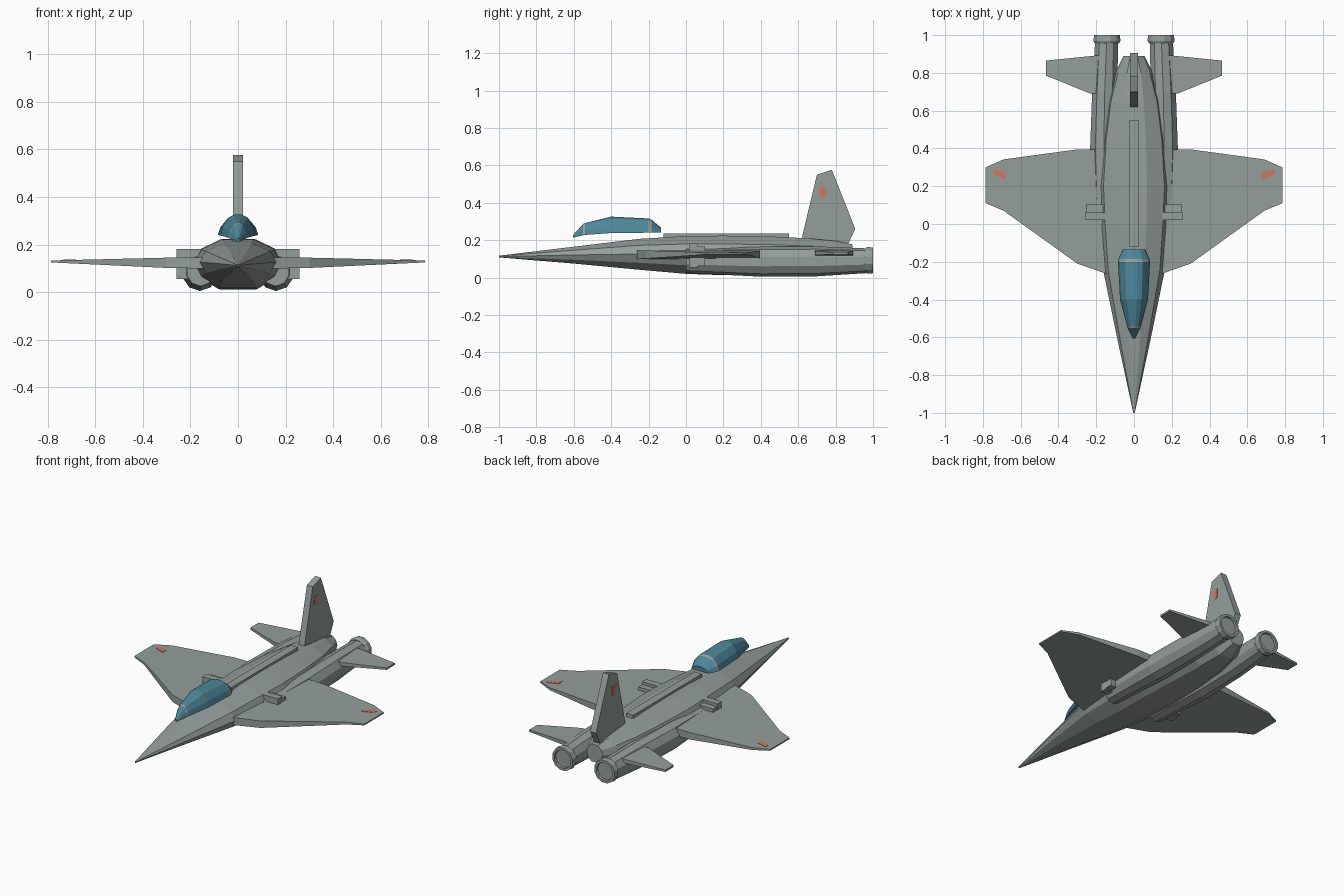
import bpy, bmesh, math
from mathutils import Vector

cube = bpy.data.objects.get("Cube")
if cube:
    bpy.data.objects.remove(cube, do_unlink=True)


def material(name, rgb):
    m = bpy.data.materials.new(name)
    m.use_nodes = True
    m.diffuse_color = (*rgb, 1)
    m.node_tree.nodes["Principled BSDF"].inputs["Base Color"].default_value = (*rgb, 1)
    return m


GREY = material("airframe_grey", (0.30, 0.345, 0.33))
TEAL = material("canopy_teal", (0.075, 0.24, 0.325))
RED = material("marking_red", (0.62, 0.19, 0.12))


def finish(bm, name, mats, mirror=False):
    bmesh.ops.recalc_face_normals(bm, faces=bm.faces)
    me = bpy.data.meshes.new(name)
    bm.to_mesh(me)
    bm.free()
    for m in mats:
        me.materials.append(m)
    ob = bpy.data.objects.new(name, me)
    bpy.context.collection.objects.link(ob)
    if mirror:
        ob.modifiers.new("mirror", "MIRROR").use_mirror_merge = False
    return ob


def loft(name, rings, mats, mirror=False, paint=None):
    """Skin a list of equal rings, capping both ends."""
    bm = bmesh.new()
    rows = [[bm.verts.new(p) for p in r] for r in rings]
    n = len(rows[0])
    for k, (a, b) in enumerate(zip(rows, rows[1:])):
        for i in range(n):
            f = bm.faces.new((a[i], a[(i + 1) % n], b[(i + 1) % n], b[i]))
            f.material_index = paint(k) if paint else 0
    bm.faces.new(rows[0])
    bm.faces.new(rows[-1])
    return finish(bm, name, mats, mirror)


def box(name, x, y, z, mirror=False):
    return loft(name, [[(x[0], v, z[0]), (x[1], v, z[0]), (x[1], v, z[1]), (x[0], v, z[1])]
                       for v in y], [GREY], mirror)


def circle(x, y, z, rx, rz, n=10):
    return [(x + rx * math.cos(math.tau * (i + .5) / n), y,
             z + rz * math.sin(math.tau * (i + .5) / n)) for i in range(n)]


# Fuselage: ten-sided sections as y, half width, bottom, top
half = [(.36, 1), (.84, .58), (1, .02), (.84, -.55), (.42, -1)]
section = half + [(-x, z) for x, z in reversed(half)]
stations = [(-1, .004, .108, .117), (-.6, .09, .075, .165), (-.25, .162, .042, .207),
            (0, .182, .02, .222), (.2, .192, .013, .224), (.45, .175, .011, .22),
            (.65, .145, .015, .21), (.8, .1, .03, .196), (.89, .055, .07, .178)]
loft("fuselage", [[(x * w, y, (lo + hi) / 2 + z * (hi - lo) / 2) for x, z in section]
                  for y, w, lo, hi in stations], [GREY])
box("dorsal_spine", (-.024, .024), (-.12, .55), (.18, .236))

# Engines with flared nozzle rims and recessed exhausts
loft("engine_nacelle", [circle(.158, 0, .09, .06, .065), circle(.16, .4, .085, .076, .08),
                        circle(.155, .7, .087, .07, .08), circle(.145, .97, .09, .064, .066)],
     [GREY], True)
loft("engine_nozzle", [circle(.143, y, .092, r, r, 12) for y, r in
                       ((.955, .066), (.97, .074), (1, .071), (1, .056), (.988, .054))],
     [GREY], True)

# Side intake blocks
box("intake_block", (.15, .258), (.02, .062), (.055, .182), True)
box("intake_rear_block", (.15, .255), (.062, .102), (.062, .165), True)


def wing_z(x):
    return .146 - .013 * max(0, x - .26) / .525


def panel(name, outline, top, bottom):
    """Thin horizontal surface tapering towards its tip."""
    return loft(name, [[(x, y, f(x)) for x, y in outline] for f in (bottom, top)], [GREY], True)


wing = [(.1, -.28), (.17, -.255), (.30, -.21), (.69, .07), (.785, .11),
        (.785, .30), (.69, .342), (.30, .395), (.1, .395)]
panel("wing", wing, wing_z, lambda x: .1 + .025 * max(0, x - .26) / .525)
tail = [(.12, .69), (.23, .69), (.465, .785), (.465, .865), (.2, .892), (.12, .892)]
panel("tailplane", tail, lambda x: .15 - .03 * x, lambda x: .115 + .02 * x)

# Vertical fin, full thickness to the tip
fin = [(.62, .215), (.70, .55), (.78, .576), (.905, .26), (.86, .165)]
loft("vertical_fin", [[(x, y, z) for y, z in fin] for x in (-.02, .02)], [GREY])

# Painted markings as thin plates
mark = [(.68, .235), (.68, .275), (.745, .29), (.745, .263)]
loft("wing_marking", [[(x, y, wing_z(x) + d) for x, y in mark] for d in (-.002, .002)],
     [RED], True)
badge = [(.71, .482), (.75, .487), (.75, .435), (.733, .42), (.715, .435)]
loft("fin_marking", [[(x, y, z) for y, z in badge] for x in (.019, .022)], [RED], True)

# Canopy: domed sections with two grey frame bands
arch = [(1, 0), (.88, .42), (.55, .86), (.2, 1), (-.2, 1), (-.55, .86), (-.88, .42), (-1, 0)]
glass = [(-.605, .008, .214, .226), (-.55, .034, .226, .287), (-.54, .037, .228, .291),
         (-.4, .074, .238, .326), (-.2, .085, .24, .316), (-.185, .083, .24, .31),
         (-.135, .058, .24, .268)]
loft("canopy", [[(x * w, y, lo + z * (hi - lo)) for x, z in arch] for y, w, lo, hi in glass],
     [TEAL, GREY], paint=lambda k: 1 if k in (1, 4) else 0)
